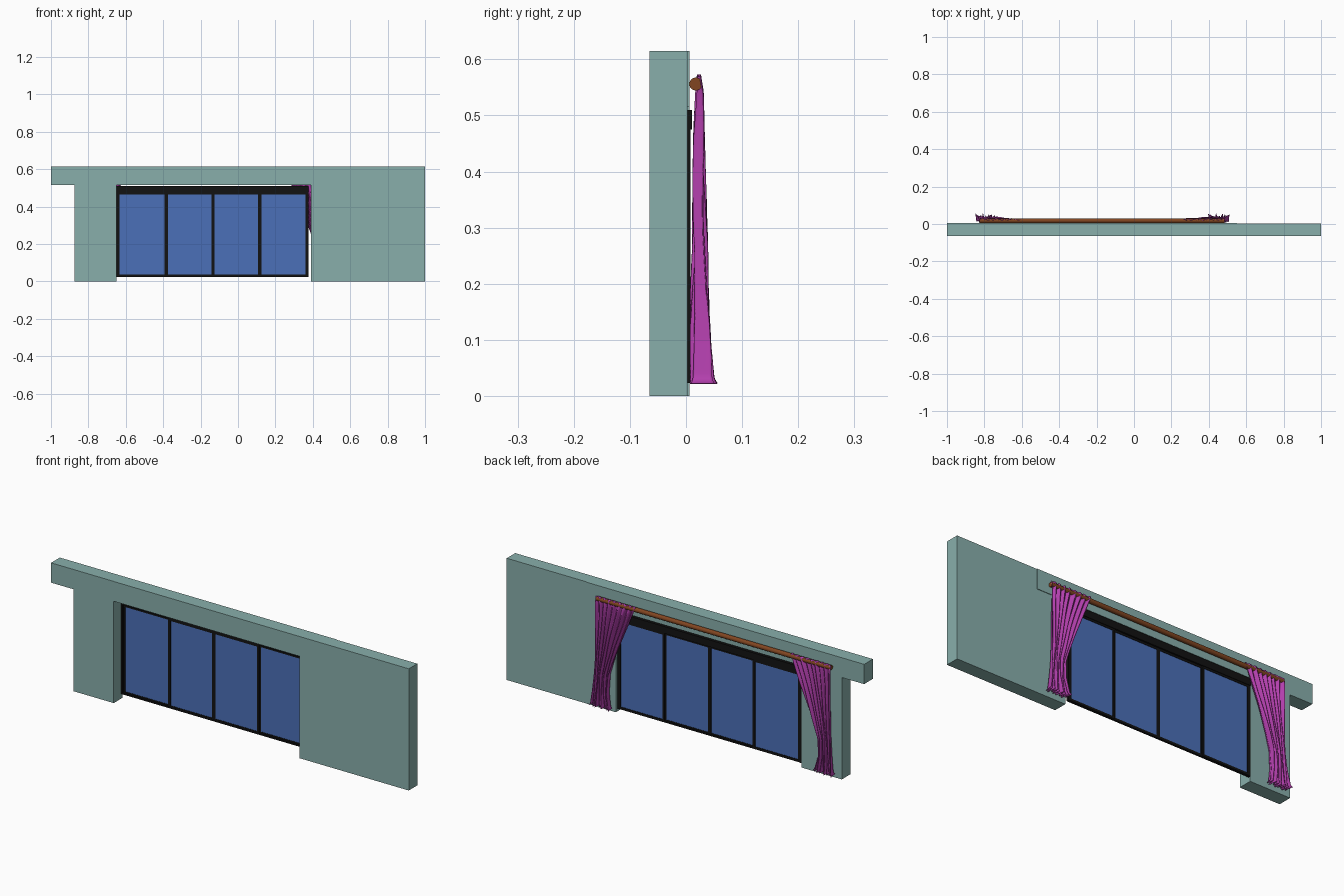
import bpy, bmesh, math

if "Cube" in bpy.data.objects:
    bpy.data.objects.remove(bpy.data.objects["Cube"])

def material(name, rgb):
    m = bpy.data.materials.new(name)
    m.diffuse_color = (*rgb, 1)
    m.use_nodes = True
    m.node_tree.nodes["Principled BSDF"].inputs["Base Color"].default_value = m.diffuse_color
    return m

TEAL = material("wall_paint", (0.25, 0.43, 0.41))
BLACK = material("frame_black", (0.006, 0.006, 0.006))
BLUE = material("glass_blue", (0.07, 0.16, 0.48))
WOOD = material("rod_wood", (0.22, 0.06, 0.015))
PURPLE = material("curtain_fabric", (0.45, 0.05, 0.42))

def finish(name, bm, mat):
    bmesh.ops.recalc_face_normals(bm, faces=bm.faces)
    me = bpy.data.meshes.new(name)
    bm.to_mesh(me)
    bm.free()
    ob = bpy.data.objects.new(name, me)
    bpy.context.collection.objects.link(ob)
    me.materials.append(mat)
    return ob

def slab(name, outline, y0, y1, mat):
    """Extrude an x-z outline from y0 to y1."""
    bm = bmesh.new()
    face = bm.faces.new([bm.verts.new((x, y0, z)) for x, z in outline])
    new = bmesh.ops.extrude_face_region(bm, geom=[face])["geom"]
    bmesh.ops.translate(bm, vec=(0, y1 - y0, 0),
                        verts=[v for v in new if isinstance(v, bmesh.types.BMVert)])
    return finish(name, bm, mat)

def box(name, x0, x1, y0, y1, z0, z1, mat):
    return slab(name, [(x0, z0), (x1, z0), (x1, z1), (x0, z1)], y0, y1, mat)

# Wall: right wall with lintel, left pier with overhang, back lintel facing
TOP, HEAD = 0.615, 0.515
slab("right_wall", [(-0.65, HEAD), (0.39, HEAD), (0.39, 0), (1, 0), (1, TOP), (-0.65, TOP)],
     -0.065, 0.003, TEAL)
slab("left_pier", [(-0.875, 0), (-0.65, 0), (-0.65, TOP), (-1, TOP), (-1, HEAD), (-0.875, HEAD)],
     -0.064, 0.006, TEAL)
box("lintel_facing", -0.65, 0.55, 0.003, 0.006, HEAD, TOP, TEAL)

# Window: fixed outer frame
L, R = -0.65, 0.377
box("window_header", L, R, -0.004, 0.011, 0.475, 0.51, BLACK)
box("window_sill", L, R, -0.004, 0.006, 0.023, 0.03, BLACK)
for side, x in (("left", L), ("right", R - 0.008)):
    box(f"{side}_jamb", x, x + 0.008, -0.004, 0.008, 0.023, 0.48, BLACK)

# Window: four sliding panels, outer pair nearer the curtains
edges = [-0.642, -0.383, -0.134, 0.117, 0.369]
for i in range(4):
    y0 = 0.002 if i in (0, 3) else -0.003
    y1, t = y0 + 0.006, 0.011
    a, b = edges[i] - 0.002, edges[i + 1] + 0.002
    z0, z1 = 0.026, 0.476
    for part, x0, x1, c0, c1 in (("stile_a", a, a + t, z0, z1), ("stile_b", b - t, b, z0, z1),
                                 ("rail_low", a + t, b - t, z0, z0 + t),
                                 ("rail_high", a + t, b - t, z1 - t, z1)):
        box(f"panel_{i}_{part}", x0, x1, y0, y1, c0, c1, BLACK)
    box(f"panel_{i}_glass", a + t, b - t, y0 + 0.002, y0 + 0.004, z0 + t, z1 - t, BLUE)

# Curtain rod
bpy.ops.mesh.primitive_cylinder_add(vertices=24, radius=0.0115, depth=1.31,
                                    location=(-0.17, 0.0175, 0.556), rotation=(0, math.pi / 2, 0))
rod = bpy.context.object
rod.name = "curtain_rod"
rod.data.materials.append(WOOD)
bpy.ops.object.shade_smooth_by_angle()

# Curtain outline by height: z, inner x, outer x, centre y, fold depth
PROFILE = [(0.022, 0.395, 0.510, 0.030, 0.026), (0.032, 0.402, 0.503, 0.029, 0.021),
           (0.10, 0.416, 0.494, 0.025, 0.019), (0.19, 0.412, 0.488, 0.024, 0.016),
           (0.26, 0.388, 0.486, 0.025, 0.014), (0.36, 0.349, 0.486, 0.024, 0.012),
           (0.46, 0.308, 0.487, 0.023, 0.010), (0.54, 0.276, 0.487, 0.024, 0.007),
           (0.571, 0.264, 0.487, 0.023, 0.003)]

def outline(z):
    for p, q in zip(PROFILE, PROFILE[1:]):
        if z <= q[0] + 1e-6:
            t = (z - p[0]) / (q[0] - p[0])
            return [p[k] + (q[k] - p[k]) * t for k in range(1, 5)]

def curtain(name, flip, phase):
    bm = bmesh.new()
    nu, nv = 130, 64
    rows = []
    for j in range(nv + 1):
        z = 0.022 + 0.549 * j / nv
        xi, xo, yc, amp = outline(z)
        row = []
        for i in range(nu + 1):
            u = i / nu
            # uneven pleats that drift slightly down the cloth
            w = u + 0.025 * math.sin(7 * u + phase) + 0.012 * math.sin(9 * z + 5 * u)
            fold = 0.75 * math.sin(2 * math.pi * 8 * w + phase) \
                + 0.25 * math.sin(2 * math.pi * 3 * u + 14 * z + phase)
            x = xi + (xo - xi) * u + 0.003 * math.sin(40 * u + 25 * z) * u * (1 - u)
            y = max(yc + amp * fold, 0.0075)
            top = 0.002 * math.sin(50 * u) * (j / nv) ** 8
            row.append(bm.verts.new((-0.34 - x if flip else x, y, z + top)))
        rows.append(row)
    for a, b in zip(rows, rows[1:]):
        for i in range(nu):
            bm.faces.new((a[i], a[i + 1], b[i + 1], b[i]))
    ob = finish(name, bm, PURPLE)
    mod = ob.modifiers.new("cloth_thickness", "SOLIDIFY")
    mod.thickness, mod.offset = 0.0015, 0
    for p in ob.data.polygons:
        p.use_smooth = True

curtain("right_curtain", False, 0.4)
curtain("left_curtain", True, 1.7)
